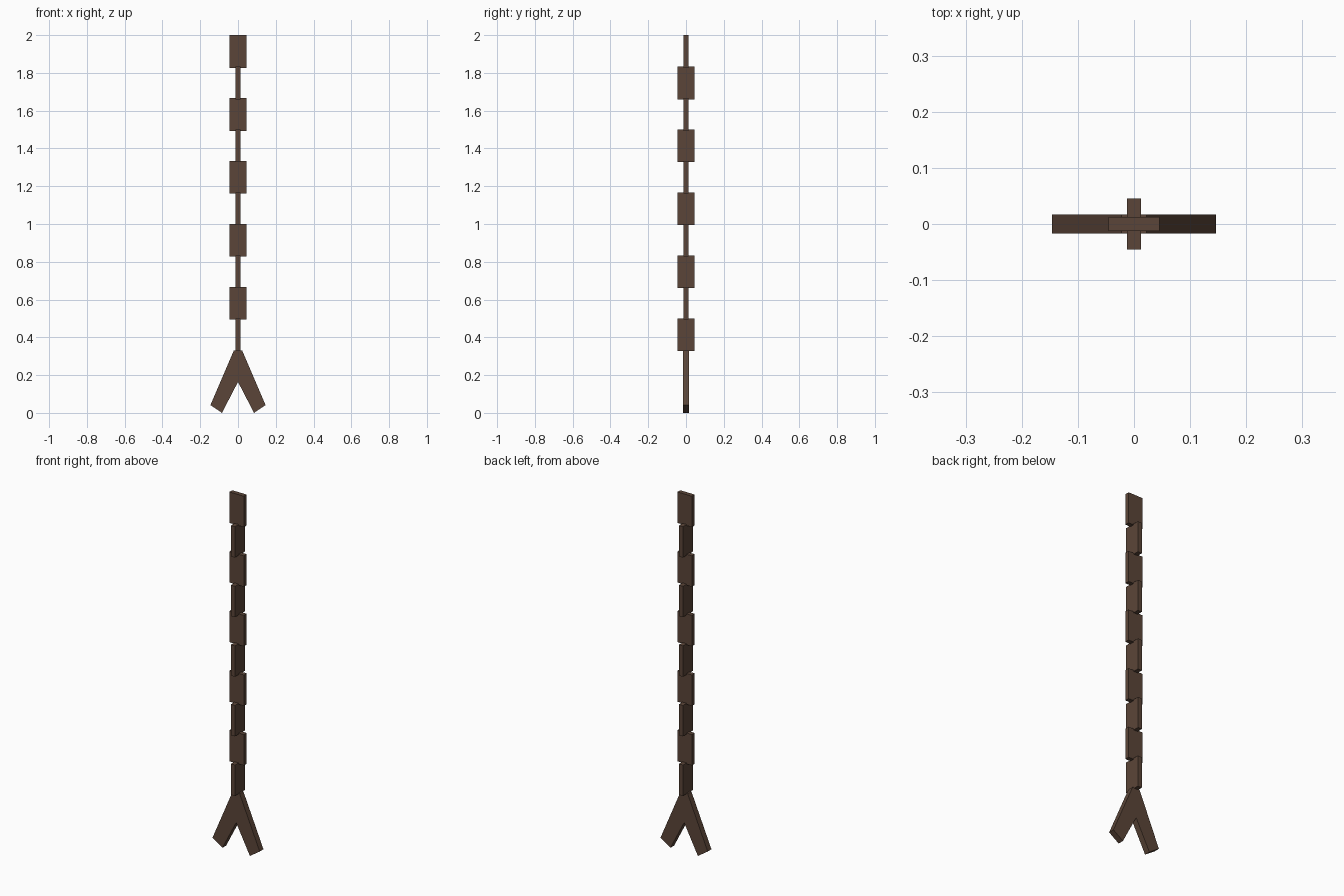
import bpy, bmesh

if "Cube" in bpy.data.objects:
    bpy.data.objects.remove(bpy.data.objects["Cube"])

brown = bpy.data.materials.new("dark_brown")
brown.diffuse_color = (0.105, 0.06, 0.04, 1)
brown.use_nodes = True
brown.node_tree.nodes["Principled BSDF"].inputs["Base Color"].default_value = brown.diffuse_color


def finish(name, bm):
    bmesh.ops.recalc_face_normals(bm, faces=bm.faces)
    mesh = bpy.data.meshes.new(name)
    bm.to_mesh(mesh)
    bm.free()
    mesh.materials.append(brown)
    obj = bpy.data.objects.new(name, mesh)
    bpy.context.collection.objects.link(obj)
    return obj


def plate(name, sx, sy, z0, z1):
    bm = bmesh.new()
    bmesh.ops.create_cube(bm, size=1)
    for v in bm.verts:
        v.co = (v.co.x * sx, v.co.y * sy, z0 + (v.co.z + 0.5) * (z1 - z0))
    return finish(name, bm)


# Chain of flat links, each turned a quarter from the one above
PITCH, WIDE, THIN = 1 / 6, 0.09, 0.025
for i in range(10):
    top = 2 - i * PITCH
    sx, sy = (WIDE, THIN) if i % 2 == 0 else (THIN, WIDE)
    plate(f"chain_link_{i + 1}", sx, sy, top - 0.173, top)

# Forked end: mirrored half outline, extruded front to back
half = [(0.022, 0.335), (0.146, 0.045), (0.085, 0.004)]
outline = half + [(0, 0.168)] + [(-x, z) for x, z in reversed(half)]
DEPTH = 0.033
bm = bmesh.new()
face = bm.faces.new([bm.verts.new((x, -DEPTH / 2, max(z - 0.004, 0))) for x, z in outline])
side = bmesh.ops.extrude_face_region(bm, geom=[face])
bmesh.ops.translate(bm, vec=(0, DEPTH, 0),
                    verts=[g for g in side["geom"] if isinstance(g, bmesh.types.BMVert)])
finish("forked_end", bm)
